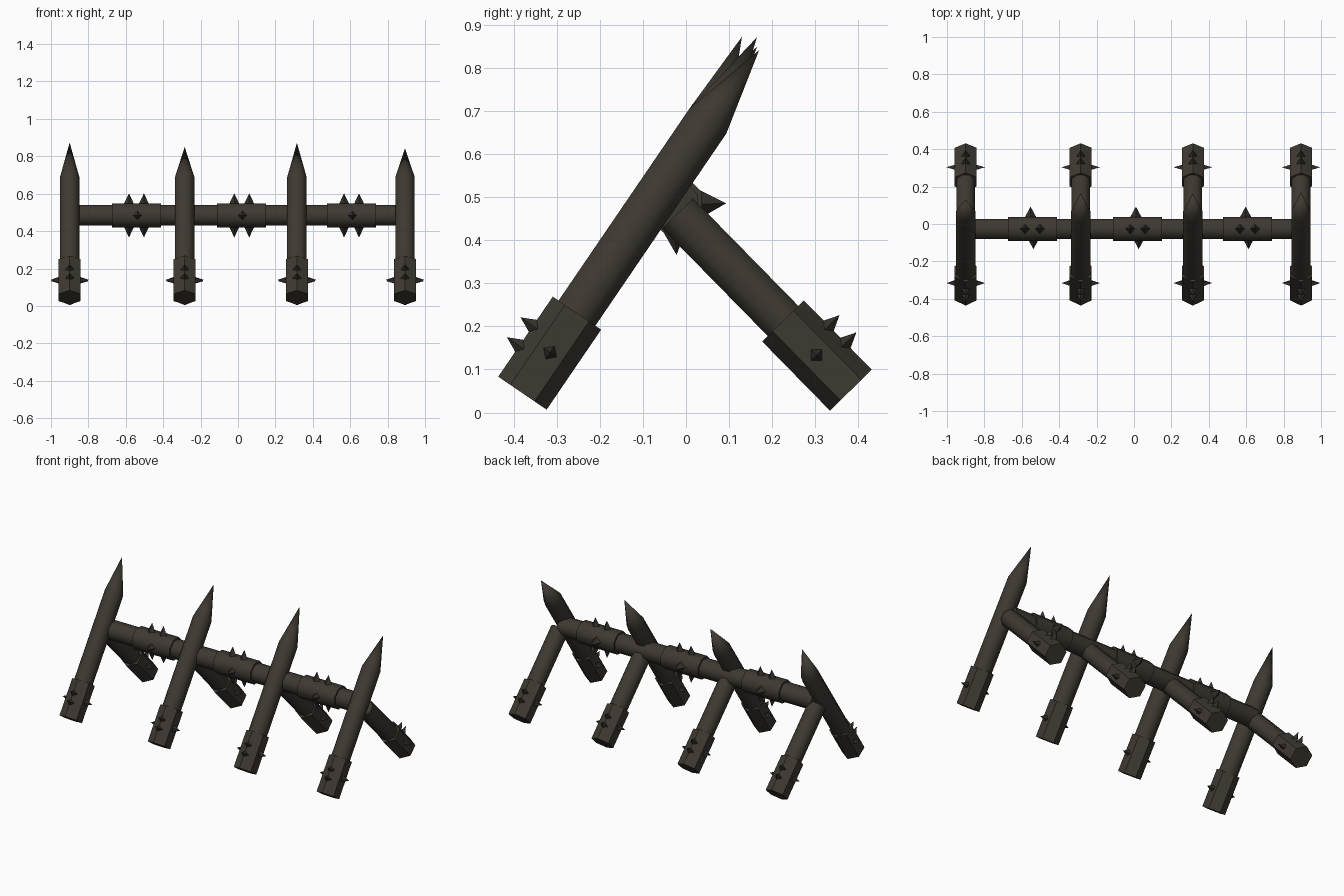
import bpy, bmesh, math
from mathutils import Vector as V

if "Cube" in bpy.data.objects:
    bpy.data.objects.remove(bpy.data.objects["Cube"])


def material(name, rgb):
    m = bpy.data.materials.new(name)
    m.diffuse_color = (*rgb, 1)
    m.use_nodes = True
    m.node_tree.nodes["Principled BSDF"].inputs["Base Color"].default_value = m.diffuse_color
    return m


WOOD = material("dark wood", (0.048, 0.040, 0.031))
SPIKE = material("dark iron", (0.036, 0.031, 0.025))


def lathe(name, axis, ref, rings, sides, mat, smooth=True):
    """Prism through rings of (centre, radius); ref is the direction of the first corner."""
    bm = bmesh.new()
    a = axis.normalized()
    u = (ref - a * ref.dot(a)).normalized()
    w = a.cross(u)
    loops = []
    for c, r in rings:
        if r == 0:
            loops.append([bm.verts.new(c)])
        else:
            loops.append([bm.verts.new(c + r * (u * math.cos(t) + w * math.sin(t)))
                          for t in (2 * math.pi * i / sides for i in range(sides))])
    for l0, l1 in zip(loops, loops[1:]):
        for i in range(sides):
            j = (i + 1) % sides
            if len(l1) == 1:
                bm.faces.new((l0[i], l0[j], l1[0]))
            else:
                bm.faces.new((l0[i], l0[j], l1[j], l1[i]))
    for l in (loops[0], loops[-1]):
        if len(l) > 1:
            bm.faces.new(l)
    bmesh.ops.recalc_face_normals(bm, faces=bm.faces[:])
    me = bpy.data.meshes.new(name)
    bm.to_mesh(me)
    bm.free()
    me.materials.append(mat)
    ob = bpy.data.objects.new(name, me)
    bpy.context.collection.objects.link(ob)
    if smooth:
        bpy.ops.object.select_all(action='DESELECT')
        bpy.context.view_layer.objects.active = ob
        ob.select_set(True)
        bpy.ops.object.shade_smooth_by_angle(angle=math.radians(50))
    return ob


def spike(name, base, tip, ref, r):
    # four-sided pyramid spike
    lathe(name, tip - base, ref, [(base, r), (tip, 0)], 4, SPIKE, False)


X = V((1, 0, 0))


def sleeve(name, foot, d, out):
    # hexagonal collar round a foot, with two outward and two sideways spikes
    lathe(name, d, out, [(foot, 0.068), (foot + d * 0.225, 0.068)], 6, WOOD)
    for s in (0.087, 0.143):
        p = foot + d * s
        spike(name + "_spike", p + out * 0.055, p + out * 0.103, d, 0.023)
    for side in (-1, 1):
        p = foot + d * 0.114
        spike(name + "_side_spike", p + X * side * 0.052, p + X * side * 0.103, d, 0.021)


# Slanted stakes and rear props: x, tip y, tip z
for x, ty, tz in ((-0.9, 0.13, 0.873), (-0.285, 0.165, 0.85),
                  (0.315, 0.165, 0.872), (0.893, 0.17, 0.842)):
    foot = V((x, -0.38, 0.045))
    d = V((0, 0.563, 0.826)).normalized()
    out = V((0, -d.z, d.y))
    lathe("stake", d, out + X * 0.4142,
          [(foot + d * 0.01, 0.056), (foot + d * 0.765, 0.056), (V((x, ty, tz)), 0)], 8, WOOD)
    sleeve("stake_sleeve", foot, d, out)

    foot = V((x, 0.383, 0.052))
    d = V((0, -0.70, 0.714)).normalized()
    out = V((0, d.z, -d.y))
    lathe("rear_prop", d, out + X * 0.4142,
          [(foot + d * 0.01, 0.054), (foot + d * 0.575, 0.054)], 8, WOOD)
    sleeve("prop_sleeve", foot, d, out)

# Cross rail
Y0, Z0 = -0.027, 0.484
REF = V((0, 0.4142, 1))
lathe("rail", X, REF, [(V((-0.89, Y0, Z0)), 0.059), (V((0.88, Y0, Z0)), 0.059)], 8, WOOD)

# Rail collars with spikes all round
for x in (-0.543, 0.02, 0.607):
    c = V((x, Y0, Z0))
    lathe("rail_sleeve", X, REF, [(c - X * 0.131, 0.07), (c + X * 0.131, 0.07)], 8, WOOD)
    for dx in (-0.04, 0.04):
        for s in (-1, 1):
            p = c + X * dx
            spike("rail_spike", p + V((0, 0, s * 0.055)), p + V((0, 0.005, s * 0.118)), X, 0.03)
    spike("rail_back_spike", c + V((-0.01, 0.055, 0)), c + V((-0.01, 0.12, 0.002)), X, 0.035)
    spike("rail_front_spike", c + V((0.005, -0.055, 0)), c + V((0.005, -0.108, 0)), X, 0.028)
